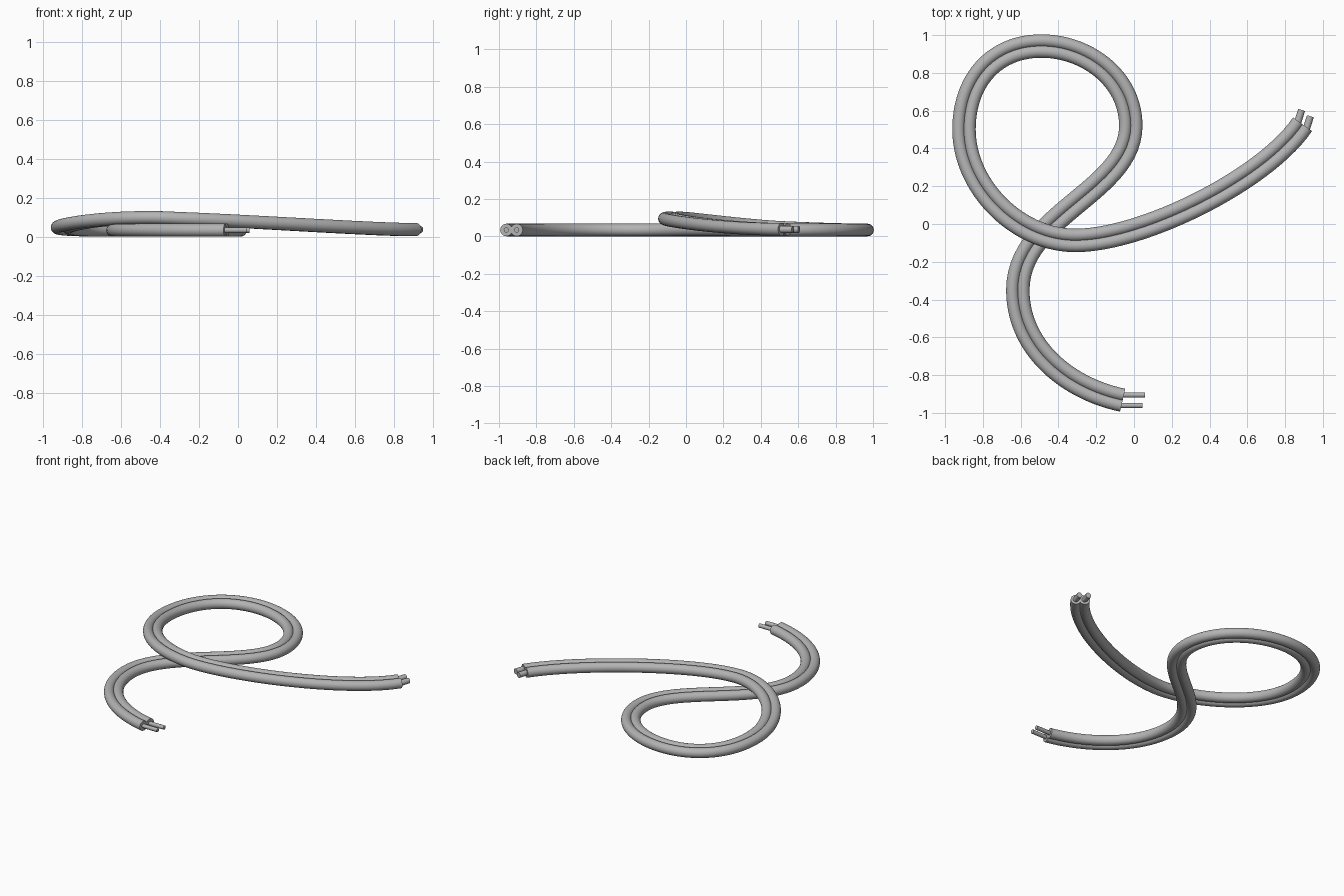
import bpy, bmesh, math
from mathutils import Vector
from mathutils.geometry import interpolate_bezier

if "Cube" in bpy.data.objects:
    bpy.data.objects.remove(bpy.data.objects["Cube"])

grey = bpy.data.materials.new("cable grey")
grey.diffuse_color = (0.45, 0.45, 0.45, 1)
grey.use_nodes = True
grey.node_tree.nodes["Principled BSDF"].inputs["Base Color"].default_value = grey.diffuse_color

R = 0.0335      # strand radius
GAP = 0.0285    # strand offset from the cable centreline

# Centreline knots: point, incoming handle, outgoing handle
G = 0.0345
KNOTS = [
    ((-0.06, -0.933, G), None, (-0.36, -0.87, G)),
    ((-0.615, -0.35, G), (-0.615, -0.65, G), (-0.615, 0.05, G)),
    ((-0.017, 0.52, G), (-0.017, 0.17, G), (-0.017, 0.77, G)),
    ((-0.49, 0.942, G), (-0.25, 0.942, G), (-0.74, 0.942, G)),
    ((-0.90, 0.50, 0.049), (-0.90, 0.76, 0.036), (-0.90, 0.20, 0.066)),
    ((-0.31, -0.087, 0.095), (-0.62, -0.087, 0.114), (0.05, -0.087, 0.082)),
    ((0.892, 0.528, 0.038), (0.70, 0.24, 0.037), None),
]


def centreline(steps=28):
    pts = []
    for (p, _, h1), (q, h2, _) in zip(KNOTS, KNOTS[1:]):
        seg = interpolate_bezier(Vector(p), Vector(h1), Vector(h2), Vector(q), steps)
        pts += seg if not pts else seg[1:]
    return pts


def frames(pts):
    """Tangent and horizontal side vector at every point."""
    out = []
    for i in range(len(pts)):
        t = (pts[min(i + 1, len(pts) - 1)] - pts[max(i - 1, 0)]).normalized()
        out.append((t, Vector((-t.y, t.x, 0)).normalized()))
    return out


def tube(name, pts, radius, sides):
    """Sweep a circle along the points and cap both ends."""
    bm = bmesh.new()
    rings = []
    for p, (t, s) in zip(pts, frames(pts)):
        u = t.cross(s)
        rings.append([bm.verts.new(p + radius * (math.cos(a) * s + math.sin(a) * u))
                      for a in (2 * math.pi * k / sides for k in range(sides))])
    for a, b in zip(rings, rings[1:]):
        for k in range(sides):
            j = (k + 1) % sides
            bm.faces.new((a[k], a[j], b[j], b[k]))
    bm.faces.new(rings[0])
    bm.faces.new(rings[-1])
    bmesh.ops.recalc_face_normals(bm, faces=bm.faces)
    mesh = bpy.data.meshes.new(name)
    bm.to_mesh(mesh)
    bm.free()
    mesh.materials.append(grey)
    ob = bpy.data.objects.new(name, mesh)
    bpy.context.collection.objects.link(ob)
    bpy.ops.object.select_all(action='DESELECT')
    ob.select_set(True)
    bpy.context.view_layer.objects.active = ob
    bpy.ops.object.shade_smooth_by_angle(angle=math.radians(40))


path = centreline()
sides_of_path = frames(path)

for label, sign in (("left", 1), ("right", -1)):
    # Insulated strand
    strand = [p + s * GAP * sign for p, (t, s) in zip(path, sides_of_path)]
    tube(label + "_strand", strand, R, 24)
    # Bare wire sticking out of each end
    a, b = strand[0], strand[-1]
    tube(label + "_start_wire", [a - Vector((0.02, 0, 0)), a + Vector((0.112, 0, 0))], 0.014, 12)
    d = Vector((0.30, 0.95, 0)).normalized()
    tube(label + "_end_wire", [b - d * 0.02, b + d * 0.062], 0.019, 12)
